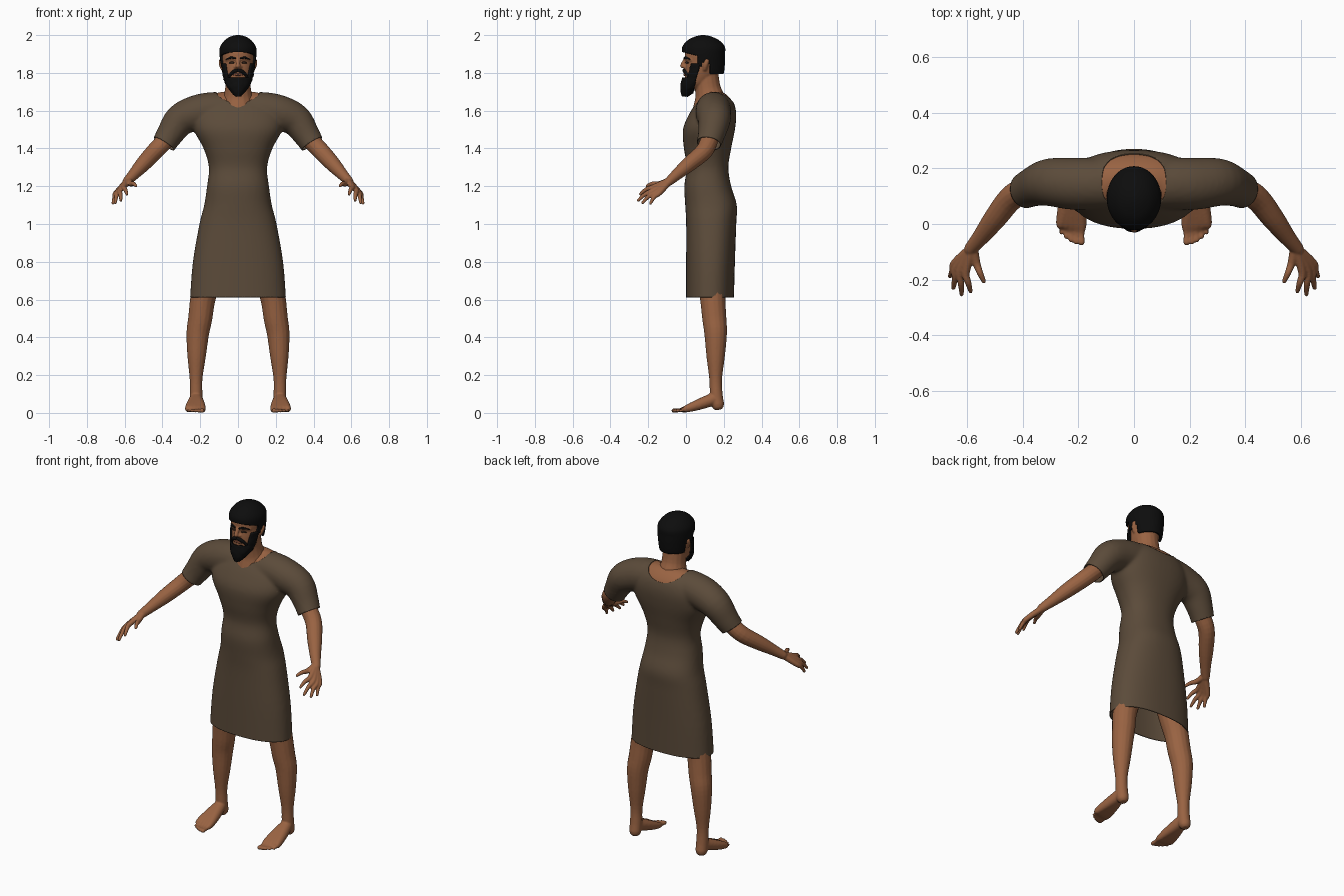
import bpy, bmesh, math, random
from mathutils import Vector as V

random.seed(4)
cube = bpy.data.objects.get("Cube")
if cube:
    bpy.data.objects.remove(cube)


def material(name, rgb):
    m = bpy.data.materials.new(name)
    m.use_nodes = True
    m.diffuse_color = (*rgb, 1)
    m.node_tree.nodes["Principled BSDF"].inputs["Base Color"].default_value = (*rgb, 1)
    m.node_tree.nodes["Principled BSDF"].inputs["Roughness"].default_value = 0.8
    return m


SKIN = material("warm skin", (0.32, 0.125, 0.055))
LIP = material("lip", (0.2, 0.065, 0.035))
CLOTH = material("brown cloth", (0.105, 0.07, 0.042))
HAIR = material("black hair", (0.004, 0.004, 0.004))
EYE = material("dark eye", (0.03, 0.016, 0.01))


def spline(rows, n=4):
    """Smooth curve through rows of any width."""
    rows = [V(r) for r in rows]
    out = []
    for i in range(len(rows) - 1):
        b, c = rows[i], rows[i + 1]
        a, d = rows[max(i - 1, 0)], rows[min(i + 2, len(rows) - 1)]
        for k in range(n):
            t = k / n
            out.append(b + (c - a) * t / 2 + (a * 2 - b * 5 + c * 4 - d) * t * t / 2
                       + (b * 3 - a - c * 3 + d) * t ** 3 / 2)
    return out + [rows[-1]]


def skin(bm, rings):
    """Bridge rings of points and cap both ends."""
    loops = [[bm.verts.new(p) for p in ring] for ring in rings]
    n = len(loops[0])
    faces = [bm.faces.new((a[i], a[(i + 1) % n], b[(i + 1) % n], b[i]))
             for a, b in zip(loops, loops[1:]) for i in range(n)]
    faces += [bm.faces.new(loops[0]), bm.faces.new(loops[-1])]
    bmesh.ops.recalc_face_normals(bm, faces=faces)


def stack(bm, rows, power=2.0, n=48):
    """Horizontal sections given as height, half width, front and back."""
    def bend(c):
        return math.copysign(abs(c) ** (2 / power), c)
    rings = []
    for z, rx, front, back in spline(rows):
        angles = [math.tau * i / n for i in range(n)]
        rings.append([V((rx * bend(math.cos(a)),
                         (front + back) / 2 + (back - front) / 2 * bend(math.sin(a)), z))
                      for a in angles])
    skin(bm, rings)


def tube(bm, rows, side=1, n=16):
    """Round limb through rows of x, y, z, radius, with a rounded tip."""
    pts = spline([(x * side, y, z, r) for x, y, z, r in rows])
    last, r = pts[-1].xyz, pts[-1].w
    way = (last - pts[-2].xyz).normalized()
    pts += [V((*(last + way * r * k), r * s)) for k, s in ((0.5, 0.85), (0.85, 0.5))]
    whole = pts[-1].xyz - pts[0].xyz
    axis = min(range(3), key=lambda i: abs(whole[i]))
    ref = V([float(i == axis) for i in range(3)])
    rings = []
    for i, p in enumerate(pts):
        t = (pts[min(i + 1, len(pts) - 1)].xyz - pts[max(i - 1, 0)].xyz).normalized()
        u = t.cross(ref).normalized()
        w = t.cross(u)
        rings.append([p.xyz + (u * math.cos(a) + w * math.sin(a)) * p.w
                      for a in (math.tau * k / n for k in range(n))])
    skin(bm, rings)


def fuse(bm, voxel, rounds):
    """Merge overlapping shells into one smooth surface."""
    me = bpy.data.meshes.new("fuse")
    bm.to_mesh(me)
    ob = bpy.data.objects.new("fuse", me)
    bpy.context.collection.objects.link(ob)
    mod = ob.modifiers.new("Remesh", "REMESH")
    mod.mode, mod.voxel_size = "VOXEL", voxel
    mod = ob.modifiers.new("Smooth", "SMOOTH")
    mod.factor, mod.iterations = 0.5, rounds
    out = bmesh.new()
    out.from_object(ob, bpy.context.evaluated_depsgraph_get())
    bpy.data.objects.remove(ob)
    bpy.data.meshes.remove(me)
    return out


def region(bm, planes):
    """Cut along planes and return the faces behind all of them."""
    planes = [(V(c), V(n).normalized()) for c, n in planes]
    faces = list(bm.faces)
    for i, (co, no) in enumerate(planes):
        geom = set(faces)
        for f in faces:
            geom.update(f.edges, f.verts)
        bmesh.ops.bisect_plane(bm, geom=list(geom), dist=1e-5, plane_co=co, plane_no=no)
        faces = [f for f in bm.faces if all(
            (f.calc_center_median() - c).dot(n) < 0 for c, n in planes[:i + 1])]
    return faces


def remove(bm, faces):
    bmesh.ops.delete(bm, geom=faces, context="FACES")


def finish(name, bm, mat, mirror=False, thick=0, offset=-1):
    me = bpy.data.meshes.new(name)
    for f in bm.faces:
        f.smooth = True
        f.material_index = 0
    bm.to_mesh(me)
    bm.free()
    me.materials.append(mat)
    ob = bpy.data.objects.new(name, me)
    bpy.context.collection.objects.link(ob)
    if thick:
        mod = ob.modifiers.new("Solidify", "SOLIDIFY")
        mod.thickness, mod.offset = thick, offset
    if mirror:
        ob.modifiers.new("Mirror", "MIRROR")
    return ob


# Tunic: body and sleeves in one surface
bm = bmesh.new()
stack(bm, [(0.57, .252, .005, .25), (0.61, .25, .005, .25), (0.8, .235, .005, .255),
           (1.0, .2, .005, .262), (1.1, .175, .0, .265), (1.2, .16, -.005, .235),
           (1.3, .15, .008, .22), (1.4, .178, -.007, .235), (1.5, .23, -.012, .255),
           (1.58, .23, .02, .262), (1.64, .19, .06, .25), (1.68, .14, .1, .22),
           (1.70, .09, .12, .19)], 2.3)
for s in (1, -1):
    tube(bm, [(.05, .145, 1.6, .09), (.13, .145, 1.605, .09), (.22, .145, 1.588, .09),
              (.305, .15, 1.55, .082), (.36, .135, 1.475, .068), (.392, .12, 1.425, .061),
              (.42, .11, 1.385, .058)], s, 24)
bm = fuse(bm, 0.01, 6)
remove(bm, region(bm, [((0, 0, .612), (0, 0, 1))]))
for s in (1, -1):
    remove(bm, region(bm, [((.3 * s, 0, 0), (-s, 0, 0)),
                           ((.39 * s, .12, 1.425), (-.5 * s, .15, .78))]))

# Scooped neckline separates the cloth from the chest
scoop = []
for k in range(11):
    a = math.pi * (1 + k / 10)
    c, s = math.cos(a), math.sin(a)
    scoop.append(((.12 * c, 0, 1.715 + .075 * s), (c / .12, 0, s / .075)))
for f in bm.faces:
    f.material_index = 0
for f in region(bm, scoop):
    f.material_index = 1
chest = bm.copy()
remove(chest, [f for f in chest.faces if f.material_index == 0])
remove(bm, [f for f in bm.faces if f.material_index == 1])
finish("chest_skin", chest, SKIN)
finish("tunic", bm, CLOTH, thick=.004, offset=1)

# Arms and hands
bm = bmesh.new()
tube(bm, [(.3, .155, 1.56, .052), (.38, .125, 1.45, .048), (.44, .095, 1.385, .046),
          (.5, .02, 1.32, .041), (.55, -.045, 1.265, .031), (.588, -.09, 1.225, .024)])
for knuckle, tip in (((.605, -.172, 1.195), (.588, -.242, 1.158)),
                     ((.625, -.168, 1.18), (.62, -.253, 1.125)),
                     ((.638, -.155, 1.17), (.65, -.23, 1.112)),
                     ((.645, -.14, 1.165), (.662, -.188, 1.11)),
                     ((.567, -.14, 1.213), (.54, -.207, 1.202))):
    tube(bm, [(.58, -.085, 1.23, .019), (*knuckle, .0145),
              (*((V(knuckle) + V(tip)) / 2 + V((0, -.004, .006))), .0115), (*tip, .008)])
finish("arms", fuse(bm, .004, 3), SKIN, mirror=True)

# Legs and feet
bm = bmesh.new()
tube(bm, [(.13, .13, .85, .085), (.165, .137, .7, .076), (.187, .142, .6, .067),
          (.2, .15, .5, .064), (.213, .157, .42, .06), (.219, .157, .3, .049),
          (.222, .157, .18, .034), (.222, .16, .1, .034), (.222, .168, .045, .034)])
for i in range(5):
    t = i / 4
    x = .189 + .073 * t
    thick = .012 - .004 * t
    tip = -.066 + .034 * t * t
    tube(bm, [(.222, .15, .075, .034), (.222 * .45 + x * .55, .07, .045, .029),
              (x, .0, .021, .019), (x, tip / 2, .014, thick * .9), (x, tip, .012, thick)])
bm = fuse(bm, .005, 4)
for v in bm.verts:
    v.co.z = max(v.co.z, 0)
finish("legs", bm, SKIN, mirror=True)

# Head, neck, nose and ears
bm = bmesh.new()
stack(bm, [(1.715, .03, .02, .08), (1.74, .056, .0, .12), (1.78, .072, -.006, .16),
           (1.82, .081, -.006, .185), (1.86, .085, -.002, .194), (1.9, .087, -.006, .197),
           (1.95, .075, .01, .185), (1.98, .045, .045, .145)])
tube(bm, [(0, .13, 1.59, .1), (0, .127, 1.66, .082), (0, .115, 1.72, .068),
          (0, .105, 1.8, .066)])
tube(bm, [(0, .004, 1.88, .01), (0, -.012, 1.855, .011), (0, -.019, 1.836, .013)])
for s in (1, -1):
    tube(bm, [(.008, -.008, 1.832, .009), (.015, -.006, 1.831, .008)], s)
    tube(bm, [(.012, .0, 1.874, .009), (.036, .008, 1.877, .009), (.06, .028, 1.87, .008)], s)
    tube(bm, [(.077, .098, 1.815, .011), (.086, .103, 1.84, .014), (.087, .11, 1.862, .015)], s)
finish("head", fuse(bm, .005, 3), SKIN)

# Hair cap, trimmed at the face and around the ears
bm = bmesh.new()
stack(bm, [(1.77, .07, .03, .185), (1.8, .084, .0, .2), (1.85, .092, -.012, .206),
           (1.9, .098, -.02, .207), (1.94, .094, -.019, .205), (1.975, .068, .012, .172),
           (1.993, .038, .05, .132), (2.0, .01, .08, .1)])
remove(bm, region(bm, [((0, 0, 1.795), (0, 0, 1))]))
remove(bm, region(bm, [((0, -.01, 1.908), (0, .25, 1)), ((0, .062, 0), (0, 1, 0))]))
remove(bm, region(bm, [((0, .1, 1.852), (0, .2, 1)), ((0, .128, 0), (0, 1, 0)),
                       ((0, .085, 0), (0, -1, 0))]))
remove(bm, region(bm, [((0, 0, 1.835), (0, 0, 1)), ((0, .128, 0), (0, 1, 0))]))
finish("hair", bm, HAIR, thick=.016)

# Beard with an opening for the face
bm = bmesh.new()
stack(bm, [(1.675, .015, -.02, .01), (1.7, .038, -.028, .05), (1.735, .063, -.028, .1),
           (1.78, .082, -.018, .165), (1.82, .089, -.014, .19), (1.86, .092, -.01, .2)])
remove(bm, region(bm, [((0, 0, 1.85), (0, 0, -1))]))
remove(bm, region(bm, [((0, .07, 1.84), (0, -1, .22))]))
remove(bm, region(bm, [((0, 0, 1.775), (0, 0, -1)), ((.058, 0, 1.775), (1, 0, -.15)),
                       ((-.058, 0, 1.775), (-1, 0, -.15))]))
for v in bm.verts:
    v.co += v.normal * random.uniform(-.002, .002)
finish("beard", bm, HAIR, thick=.014)

# Moustache, brows, eyes and lips
details = (("moustache", HAIR, [(0, -.01, 1.814, .008), (.022, -.006, 1.807, .01),
                                (.042, .01, 1.787, .008), (.05, .016, 1.766, .007)]),
           ("brows", HAIR, [(.012, -.01, 1.876, .004), (.036, -.001, 1.881, .006),
                            (.062, .021, 1.872, .003)]),
           ("eyes", EYE, [(.018, .002, 1.853, .002), (.032, .004, 1.855, .006),
                          (.047, .014, 1.853, .002)]),
           ("lips", LIP, [(0, -.007, 1.791, .007), (.018, -.002, 1.79, .005),
                          (.03, .004, 1.789, .002)]))
for name, mat, rows in details:
    bm = bmesh.new()
    tube(bm, rows)
    finish(name, bm, mat, mirror=True)
